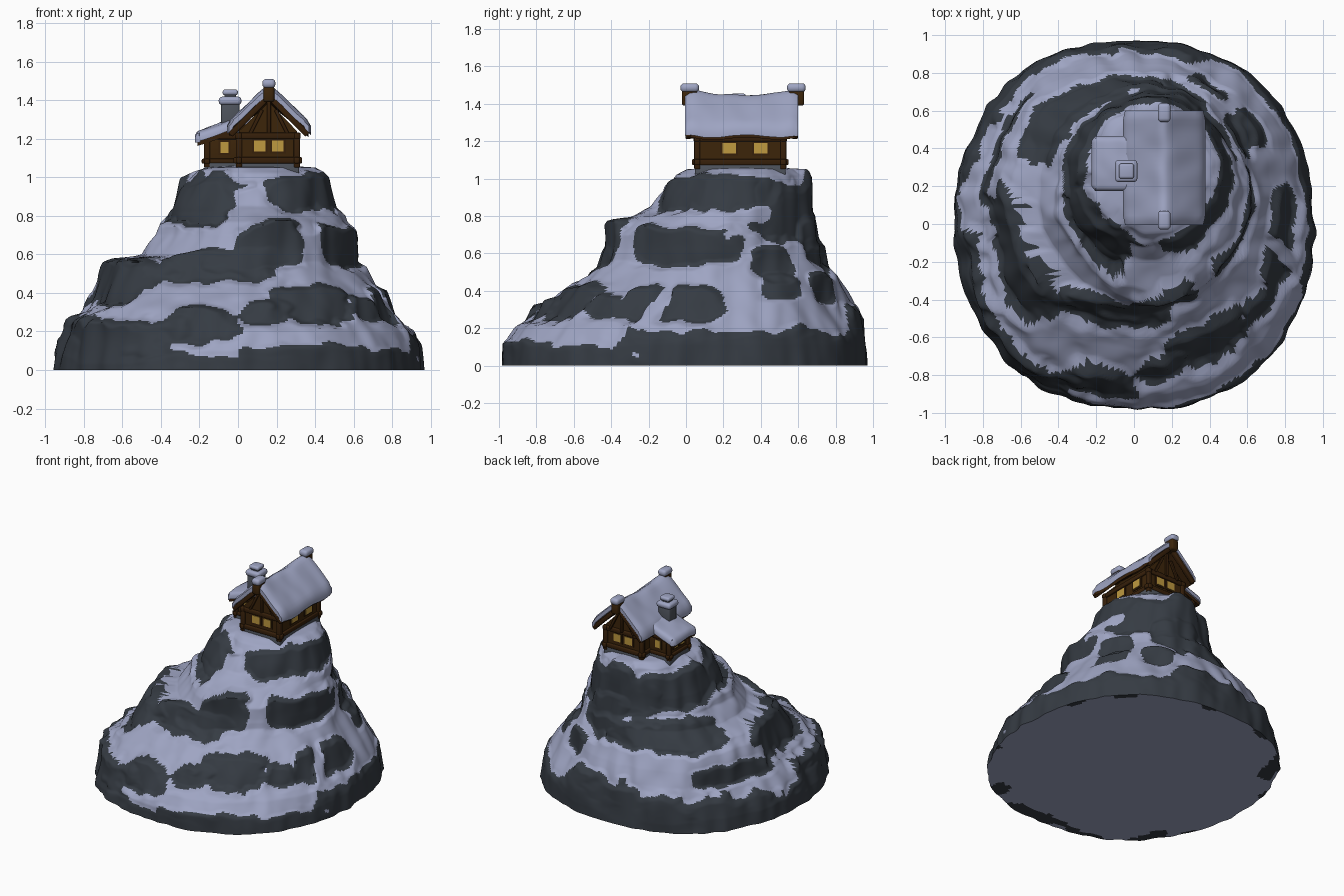
import bpy, bmesh, math
from mathutils import Vector, noise

if "Cube" in bpy.data.objects:
    bpy.data.objects.remove(bpy.data.objects["Cube"])


def material(name, rgb):
    m = bpy.data.materials.new(name)
    m.diffuse_color = (*rgb, 1)
    m.use_nodes = True
    m.node_tree.nodes["Principled BSDF"].inputs["Base Color"].default_value = m.diffuse_color
    return m


SNOW = material("snow", (0.345, 0.375, 0.545))
ROCK = material("rock", (0.036, 0.044, 0.056))
WOOD = material("wood", (0.045, 0.018, 0.003))
BEAM = material("dark_beam", (0.037, 0.014, 0.003))
GLOW = material("window_glow", (0.52, 0.32, 0.05))
STONE = material("stone", (0.075, 0.085, 0.105))


def finish(bm, name, mats, smooth=True, bevel=0.0, segs=3):
    bmesh.ops.recalc_face_normals(bm, faces=bm.faces)
    me = bpy.data.meshes.new(name)
    if bevel:
        bmesh.ops.bevel(bm, geom=bm.edges[:], offset=bevel, segments=segs, affect='EDGES', profile=0.5)
    for f in bm.faces:
        f.smooth = smooth
    bm.to_mesh(me)
    bm.free()
    if smooth:
        me.set_sharp_from_angle(angle=math.radians(50))
    for m in mats:
        me.materials.append(m)
    ob = bpy.data.objects.new(name, me)
    bpy.context.collection.objects.link(ob)
    return ob


def box(name, x0, x1, y0, y1, z0, z1, mat, bevel=0.006, segs=2):
    bm = bmesh.new()
    bmesh.ops.create_cube(bm, size=1)
    for v in bm.verts:
        v.co = ((x0 + x1) / 2 + v.co.x * (x1 - x0), (y0 + y1) / 2 + v.co.y * (y1 - y0),
                (z0 + z1) / 2 + v.co.z * (z1 - z0))
    return finish(bm, name, [mat], bevel=bevel, segs=segs)


def beam(name, a, b, w, mat):
    """Square timber from point a to point b."""
    a, b = Vector(a), Vector(b)
    bm = bmesh.new()
    bmesh.ops.create_cube(bm, size=1)
    q = (b - a).to_track_quat('Z', 'Y')
    for v in bm.verts:
        v.co = (a + b) / 2 + q @ Vector((v.co.x * w, v.co.y * w, v.co.z * (b - a).length))
    return finish(bm, name, [mat], bevel=w * 0.2, segs=2)


# --- mountain: extents (z, xmin, xmax, ymin, ymax) from foot to summit
PROFILE = [
    (0, -.965, .965, -.985, .985), (.1, -.94, .945, -.965, .97), (.2, -.88, .90, -.90, .94),
    (.3, -.80, .83, -.78, .90), (.4, -.74, .75, -.64, .86), (.5, -.69, .68, -.53, .81),
    (.56, -.64, .64, -.47, .78), (.6, -.50, .62, -.45, .75), (.7, -.42, .59, -.42, .71),
    (.77, -.40, .54, -.35, .69), (.85, -.35, .51, -.18, .67), (.95, -.28, .47, -.10, .64),
    (1.02, -.24, .44, -.05, .62), (1.05, -.19, .39, .01, .58)]
# bare cliffs: (bearing, half width, bottom, top), degrees with 0 = +x
CLIFFS = [
    (222, 35, .74, 1.0), (308, 26, .82, 1.0), (350, 45, .83, 1.01), (70, 50, .64, 1.0), (150, 45, .74, 1.0),
    (262, 27, .45, .63), (278, 22, .5, .77), (343, 33, .54, .75), (30, 12, .47, .64), (75, 20, .5, .8),
    (122, 38, .49, .68), (205, 28, .32, .57), (279, 9, .24, .36), (298, 15, .24, .45), (322, 7, .24, .38),
    (335, 7, .25, .42), (356, 11, .23, .42), (32, 9, .35, .48), (57, 8, .34, .5), (155, 20, .28, .42),
    (214, 32, -.1, .29), (255, 12, .13, .32), (262, 25, -.1, .06), (305, 36, -.1, .12), (30, 58, -.15, .18),
    (95, 30, -.15, .29), (140, 32, -.15, .21), (185, 20, -.1, .18)]


def extents(z):
    for a, b in zip(PROFILE, PROFILE[1:]):
        if z <= b[0]:
            break
    t = min(1, (z - a[0]) / (b[0] - a[0]))
    return [p + (q - p) * t for p, q in zip(a[1:], b[1:])]


def place(a, z):
    x0, x1, y0, y1 = extents(z)
    q = 1 + .045 * math.sin(2 * a) ** 2 * max(0, 1 - z * 1.6)     # foot is slightly squarish
    return Vector(((x0 + x1) / 2 + (x1 - x0) / 2 * q * math.cos(a),
                   (y0 + y1) / 2 + (y1 - y0) / 2 * q * math.sin(a), z))


def surface(deg, z):
    """Point on the mountain at a bearing and height, and whether it is bare rock."""
    a = math.radians(deg)
    p = place(a, z)
    wob = 0.36 * noise.noise(p * 5) + 0.26 * noise.noise(p * 12)
    best, total, level = -9, 0, 0
    for c, hw, lo, hi in CLIFFS:
        d = abs((deg - c + 180) % 360 - 180) / hw
        if d > 2:
            continue
        v = abs(z - (lo + hi) / 2) / ((hi - lo) / 2)
        m = 1.03 - (d ** 3.2 + v ** 3.2) ** (1 / 3.2) + wob
        best = max(best, m)
        k = max(0, min(1, m * 3 + 0.4))
        total += k
        level += k * (max(lo, 0) + hi) / 2
    k = max(0, min(1, best * 3 + 0.4))
    if total:                                               # steepen cliffs, leaving ledges above
        p = place(a, z + (level / total - z) * 0.6 * k)
        p.z = z
    fade = min(1, 0.25 + z * 3)
    r = 0.03 * fade * noise.noise(p * 3.2)                  # broad lumps
    r += 0.02 * noise.noise(Vector((p.x * 10, p.y * 10, z * 3)))    # vertical ribs
    b = ((deg - 225) / 28) ** 2
    r += 0.05 * math.exp(-b - ((z - .36) / .14) ** 2)       # corner shoulder and the notch above it
    r -= 0.05 * math.exp(-b - ((z - .70) / .09) ** 2)
    return p + Vector((math.cos(a), math.sin(a), 0)) * r, best > 0


N, LEVELS = 340, 145
bm = bmesh.new()
rings, bare = [], []
for j in range(LEVELS + 1):
    row = [surface(i * 360 / N, 1.05 * j / LEVELS) for i in range(N)]
    rings.append([bm.verts.new(r[0]) for r in row])
    bare.append([r[1] for r in row])


def inset_ring(src, cx, cy, s, z):
    return [bm.verts.new((cx + (v.co.x - cx) * s, cy + (v.co.y - cy) * s, z)) for v in src]


def band(lower, upper, rock):
    for i in range(N):
        k = (i + 1) % N
        f = bm.faces.new((lower[i], lower[k], upper[k], upper[i]))
        f.material_index = 1 if rock(i) else 0


for j in range(LEVELS):
    band(rings[j], rings[j + 1], lambda i: bare[j][i])
top = rings[-1]
for s in (.9, .75, .5, .25):                                # rounded summit
    ring = inset_ring(rings[-1], .10, .30, s, 1.05 + .012 * (1 - s * s))
    band(top, ring, lambda i: False)
    top = ring
bm.faces.new(top)
under = rings[0]
for s in (.98, .96, .93, .90, .87):                         # underside with patches of rock near the rim
    ring = inset_ring(rings[0], 0, 0, s, 0)
    band(ring, under, lambda i: noise.noise(ring[i].co * 5) > .12 + (1 - s) * 2.5)
    under = ring
bm.faces.new(under)
finish(bm, "mountain", [SNOW, ROCK])

# --- house walls on stone footings
RX, EAVE, RIDGE = .16, 1.23, 1.44                           # ridge line of the main roof
X0, X1, Y0, Y1 = .005, .305, .06, .52
box("main_footing", X0 - .012, X1 + .012, Y0 - .012, Y1 + .012, .98, 1.075, STONE)
box("wing_footing", -.175, .02, .195, .445, .98, 1.075, STONE)
bm = bmesh.new()
outline = [(X0, 1.06), (X1, 1.06), (X1, 1.24), (RX, 1.39), (X0, 1.24)]
ends = [[bm.verts.new((x, y, z)) for x, z in outline] for y in (Y0, Y1)]
bm.faces.new(ends[0])
bm.faces.new(ends[1])
for i in range(5):
    k = (i + 1) % 5
    bm.faces.new((ends[0][i], ends[0][k], ends[1][k], ends[1][i]))
finish(bm, "main_walls", [WOOD], smooth=False)
box("wing_walls", -.16, .03, .21, .43, 1.06, 1.225, WOOD, 0.003)

# timber frame: sills, plates and corner posts
for z, e in ((1.088, .028), (1.215, .02)):
    for y in (Y0, Y1):
        box("main_cross_timber", X0 - e, X1 + e, y - .016, y + .016, z - .016, z + .016, BEAM)
    for x in (X0, X1):
        box("main_long_timber", x - .014, x + .014, Y0 - e, Y1 + e, z - .016, z + .016, BEAM)
    for y in (.21, .43):
        box("wing_cross_timber", -.16 - e, .02, y - .014, y + .014, z - .018, z + .008, BEAM)
    box("wing_long_timber", -.174, -.146, .21 - e, .43 + e, z - .018, z + .008, BEAM)
for x, y in ((X0, Y0), (X1, Y0), (X0, Y1), (X1, Y1), (-.16, .21), (-.16, .43)):
    box("corner_post", x - .016, x + .016, y - .016, y + .016, 1.05, 1.215, BEAM)


# windows: thin plates with a dark frame
def window(x, y, w, axis, z=1.162, h=.056):
    for name, g, t, m in (("window_frame", .011, .006, BEAM), ("window_pane", 0, .0095, GLOW)):
        a, b = (w / 2 + g, t) if axis == 'x' else (t, w / 2 + g)
        box(name, x - a, x + a, y - b, y + b, z - h / 2 - g, z + h / 2 + g, m, 0)


for y in (Y0, Y1):
    for x in (.113, .207):
        window(x, y, .06, 'x')
for y in (.23, .40):
    window(X1, y, .072, 'y')
for y in (.21, .43):
    window(-.07, y, .042, 'x', 1.155)
for y in (.28, .36):
    window(-.16, y, .042, 'y', 1.155)
window(X0, .13, .05, 'y')


# --- roofs: curved slabs of timber with thick snow on top
def slab(name, x0, x1, y0, y1, top, thick, mat, bevel):
    nx, ny = 24, 24
    bm = bmesh.new()
    grid = [[bm.verts.new((x0 + (x1 - x0) * i / nx, y0 + (y1 - y0) * j / ny, 0)) for j in range(ny + 1)]
            for i in range(nx + 1)]
    faces = [bm.faces.new((grid[i][j], grid[i + 1][j], grid[i + 1][j + 1], grid[i][j + 1]))
             for i in range(nx) for j in range(ny)]
    ext = bmesh.ops.extrude_face_region(bm, geom=faces)["geom"]
    upper = {g for g in ext if isinstance(g, bmesh.types.BMVert)}
    for v in bm.verts:
        u = abs(2 * (v.co.x - x0) / (x1 - x0) - 1)
        w = abs(2 * (v.co.y - y0) / (y1 - y0) - 1)
        edge = max(u, w) ** 18 * bevel                      # soften the rim
        v.co.z = top(v.co.x, v.co.y) - (edge if v in upper else thick)
        if bevel and u > .85 and w > .85:                   # round the corners in plan
            v.co.x += (RX - v.co.x) * .05 * (w - .85) / .15
    return finish(bm, name, [mat])


def main_roof(x, y):
    s = abs(x - RX)
    sag = .03 * (1 - ((y - .295) / .305) ** 2) * max(0, 1 - s / .22)
    return RIDGE + .062 - 1.0 * math.sqrt(s * s + .0006) - .12 * s * max(0, .12 - s) - sag \
        + .012 * noise.noise(Vector((x * 9, y * 9, 2)))


def wing_roof(x, y):
    return 1.28 + .36 * (x + .1) - .6 * (y - .32) ** 2 + .006 * noise.noise(Vector((x * 12, y * 12, 5)))


slab("main_roof_snow", RX - .218, RX + .218, -.005, .60, main_roof, .055, SNOW, .022)
slab("main_roof_timber", RX - .205, RX + .205, .01, .585, lambda x, y: main_roof(x, y) - .05, .03, BEAM, 0)
slab("wing_roof_snow", -.224, .06, .175, .465, wing_roof, .045, SNOW, .02)
slab("wing_roof_timber", -.21, .06, .19, .45, lambda x, y: wing_roof(x, y) - .042, .026, BEAM, 0)

# gable boards, braces and snow-capped ridge finials at both ends
for y, d in ((.012, -1), (.583, 1)):
    for s in (-1, 1):
        beam("barge_board", (RX, y, RIDGE - .02), (RX + s * .2, y, EAVE - .01), .03, BEAM)
        beam("gable_brace", (RX + s * .035, y - d * .045, 1.35), (RX + s * .1, y - d * .045, 1.22), .018, BEAM)
    beam("king_post", (RX, y - d * .045, 1.22), (RX, y - d * .045, 1.42), .02, BEAM)
    c = .02 if d < 0 else .59
    box("ridge_finial", RX - .028, RX + .028, c - .042, c + .042, 1.39, 1.475, WOOD, .012)
    box("finial_snow", RX - .034, RX + .034, c - .05, c + .05, 1.462, 1.51, SNOW, .02, 3)

# --- chimney with a snowy cap
box("chimney_stack", -.088, .008, .235, .325, 1.22, 1.385, STONE, .01)
box("chimney_snow", -.1, .018, .222, .338, 1.375, 1.418, SNOW, .018, 3)
box("chimney_pot", -.07, -.01, .25, .31, 1.40, 1.435, STONE, .008)
box("chimney_pot_snow", -.08, 0, .24, .32, 1.425, 1.455, SNOW, .013, 3)
